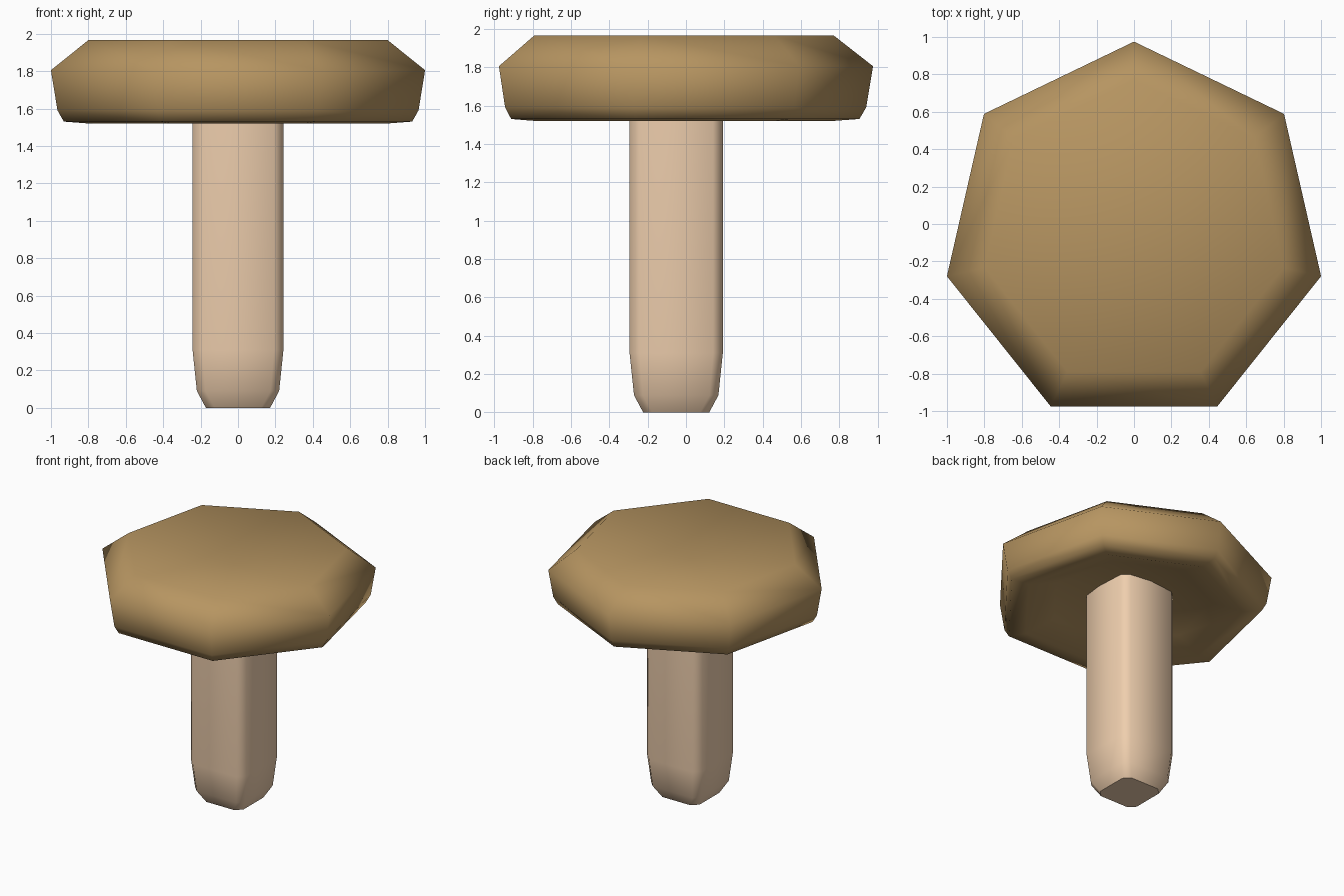
import bpy, bmesh
from math import sin, cos, pi, radians

if "Cube" in bpy.data.objects:
    bpy.data.objects.remove(bpy.data.objects["Cube"])

CENTRE_Y = -0.051


def heptagon(r, z):
    return [(r * sin(2 * pi * i / 7), r * cos(2 * pi * i / 7) + CENTRE_Y, z) for i in range(7)]


def chamfered_square(a, z):
    b = a * (0.72 if z == 0 else 0.79)
    pts = [(a, -b), (a, b), (b, a), (-b, a), (-a, b), (-a, -b), (-b, -a), (b, -a)]
    return [(x, y + CENTRE_Y, z) for x, y in pts]


def loft(name, section, levels, ends, colour, angle):
    """Skin a stack of cross-sections; each end closes to a centre point at the given height."""
    bm = bmesh.new()
    rings = [[bm.verts.new(p) for p in section(s, z)] for s, z in levels]
    n = len(rings[0])
    for lo, hi in zip(rings, rings[1:]):
        for i in range(n):
            j = (i + 1) % n
            bm.faces.new((lo[i], lo[j], hi[j], hi[i]))
    for ring, z in zip((rings[0], rings[-1]), ends):
        tip = bm.verts.new((0, CENTRE_Y, z))
        for i in range(n):
            bm.faces.new((ring[i], ring[(i + 1) % n], tip))
    bmesh.ops.recalc_face_normals(bm, faces=bm.faces[:])
    mesh = bpy.data.meshes.new(name)
    bm.to_mesh(mesh)
    bm.free()
    obj = bpy.data.objects.new(name, mesh)
    bpy.context.collection.objects.link(obj)
    mat = bpy.data.materials.new(name + "_colour")
    mat.diffuse_color = (*colour, 1)
    mat.use_nodes = True
    mat.node_tree.nodes["Principled BSDF"].inputs["Base Color"].default_value = mat.diffuse_color
    mesh.materials.append(mat)
    bpy.ops.object.select_all(action='DESELECT')
    obj.select_set(True)
    bpy.context.view_layer.objects.active = obj
    bpy.ops.object.shade_smooth_by_angle(angle=radians(angle))
    return obj


# Stem: chamfered square post, tapering at the foot
loft("stem", chamfered_square,
     [(0.172, 0), (0.22, 0.09), (0.243, 0.31), (0.243, 1.68)],
     (0, 1.68), (0.86, 0.62, 0.42), 50)

# Cap: seven-sided, hollowed underneath, chamfered rim, dished top
loft("cap", heptagon,
     [(0.60, 1.59), (0.82, 1.52), (0.955, 1.53), (0.99, 1.59), (1.026, 1.805), (0.82, 1.966)],
     (1.70, 1.86), (0.47, 0.30, 0.12), 180)
